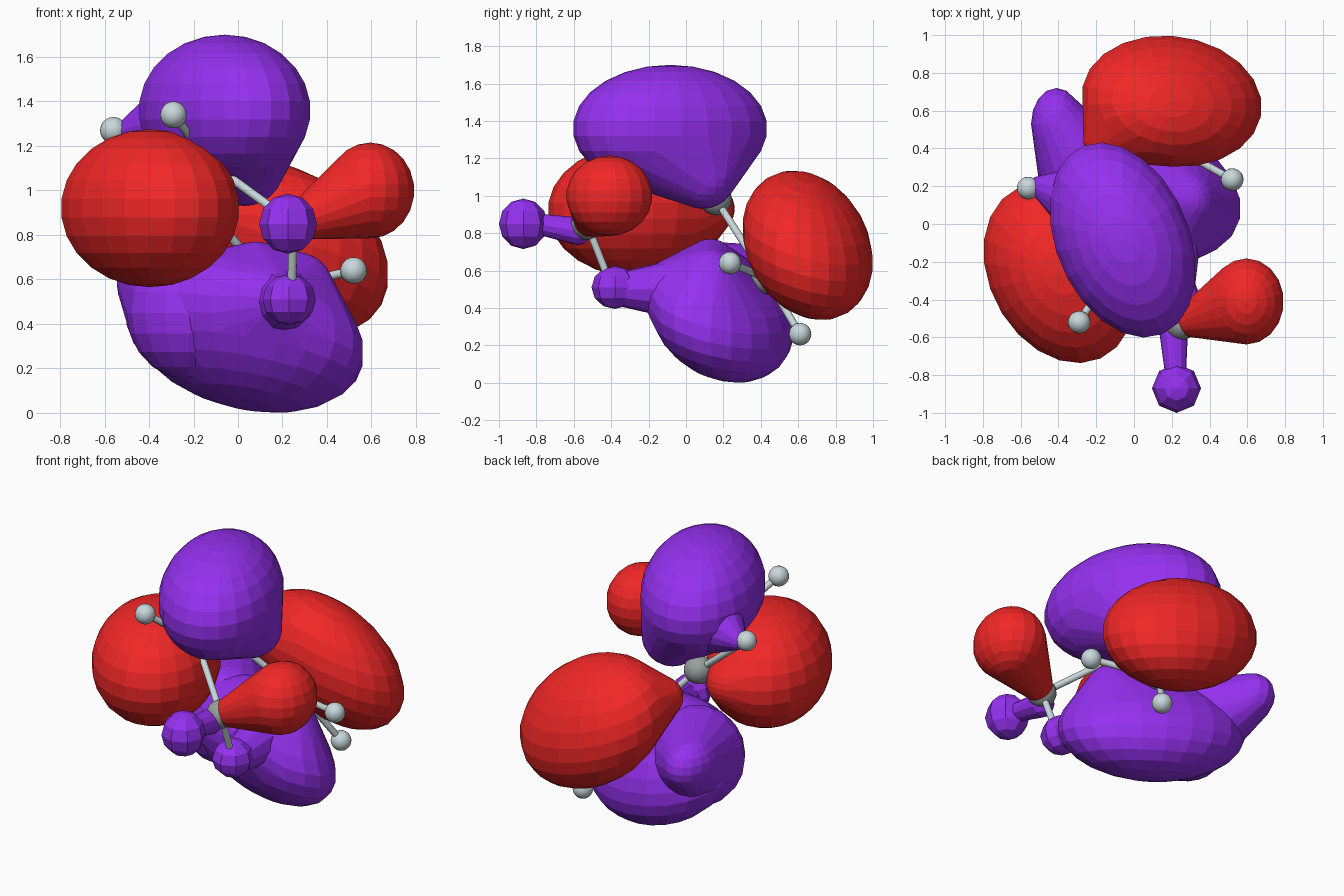
import bpy, bmesh
from math import sqrt
from mathutils import Vector, Matrix

if "Cube" in bpy.data.objects:
    bpy.data.objects.remove(bpy.data.objects["Cube"])


def material(name, rgb):
    m = bpy.data.materials.new(name)
    m.diffuse_color = (*rgb, 1)
    m.use_nodes = True
    m.node_tree.nodes["Principled BSDF"].inputs["Base Color"].default_value = m.diffuse_color
    return m


RED = material("red", (0.88, 0.02, 0.02))
PURPLE = material("purple", (0.3, 0.03, 0.87))
PALE = material("pale", (0.58, 0.68, 0.71))
GREY = material("grey", (0.32, 0.35, 0.35))


def finish(name, bm, mat, smooth=False):
    me = bpy.data.meshes.new(name)
    bm.to_mesh(me)
    bm.free()
    me.materials.append(mat)
    for p in me.polygons:
        p.use_smooth = smooth
    ob = bpy.data.objects.new(name, me)
    bpy.context.collection.objects.link(ob)
    return ob


def stretch(ext, cov):
    """Matrix turning a unit sphere into an ellipsoid with these half extents and tilts."""
    (a, y, z), (xy, xz, yz) = ext, cov
    b, d = xy / a, xz / a
    c = sqrt(y * y - b * b)
    e = (yz - d * b) / c
    f = sqrt(z * z - d * d - e * e)
    return Matrix(((a, 0, 0), (b, c, 0), (d, e, f))).to_4x4()


def lobe(name, mat, *blobs, u=22, v=13):
    """Convex skin around ellipsoids given as (centre, extents or radius, tilts)."""
    bm = bmesh.new()
    for centre, ext, *cov in blobs:
        if not isinstance(ext, tuple):
            ext = (ext,) * 3
        m = Matrix.Translation(centre) @ stretch(ext, cov[0] if cov else (0, 0, 0))
        bmesh.ops.create_uvsphere(bm, u_segments=u, v_segments=v, radius=1, matrix=m)
    if len(blobs) > 1:
        bmesh.ops.delete(bm, geom=bm.faces[:], context='FACES_ONLY')
        r = bmesh.ops.convex_hull(bm, input=bm.verts[:])
        junk = {g for k in ("geom_interior", "geom_unused") for g in r[k]
                if isinstance(g, bmesh.types.BMVert)}
        bmesh.ops.delete(bm, geom=list(junk), context='VERTS')
        bmesh.ops.delete(bm, geom=[w for w in bm.verts if not w.link_faces], context='VERTS')
    bmesh.ops.recalc_face_normals(bm, faces=bm.faces[:])
    return finish(name, bm, mat)


# large lobes
lobe("upper_purple_lobe", PURPLE,
     ((-0.06, -0.085, 1.36), (0.39, 0.52, 0.34), (-0.062, 0, 0)),
     ((0.03, 0.09, 1.11), 0.18))
lobe("upper_purple_tip", PURPLE,
     ((-0.5, 0.2, 1.26), 0.055), ((-0.25, 0.12, 1.3), 0.2), u=12, v=8)
lobe("left_red_lobe", RED,
     ((-0.395, -0.26, 0.92), (0.405, 0.48, 0.355), (-0.048, 0, 0)),
     ((-0.4, 0.12, 0.93), 0.14))
lobe("lower_purple_lobe", PURPLE,
     ((0.03, 0.19, 0.36), (0.54, 0.39, 0.36), (-0.06, -0.05, -0.03)),
     ((0.08, 0.13, 0.64), 0.13), ((0.27, 0.12, 0.56), 0.16), ((0.17, -0.1, 0.5), 0.15))
lobe("back_red_lobe", RED,
     ((0.2, 0.65, 0.735), (0.48, 0.35, 0.4), (-0.015, -0.055, -0.03)),
     ((-0.15, 0.45, 0.9), 0.12))

# small lobes around the end groups
lobe("back_left_purple_lobe", PURPLE,
     ((-0.41, 0.53, 0.58), (0.135, 0.19, 0.15)),
     ((-0.22, 0.2, 0.45), (0.28, 0.28, 0.3)), u=16, v=10)
lobe("right_red_lobe", RED,
     ((0.595, -0.41, 1.0), (0.2, 0.23, 0.215)), ((0.3, -0.51, 0.87), 0.09), u=18, v=11)
lobe("front_purple_knob", PURPLE, ((0.225, -0.87, 0.85), (0.13, 0.13, 0.135)), u=8, v=6)
lobe("front_purple_neck", PURPLE,
     ((0.22, -0.8, 0.85), 0.055), ((0.21, -0.58, 0.81), 0.075), u=8, v=6)
lobe("low_purple_knob", PURPLE, ((0.23, -0.38, 0.51), (0.12, 0.125, 0.115)), u=8, v=6)
lobe("low_purple_neck", PURPLE,
     ((0.23, -0.36, 0.5), 0.09), ((0.2, -0.1, 0.5), 0.15), u=8, v=6)

# ball and stick skeleton: four centres, each with its small end balls
centres = [Vector(c) for c in ((0.25, -0.53, 0.85), (-0.12, -0.25, 1.12),
                               (-0.2, 0.16, 0.98), (0.17, 0.43, 0.56))]
ends = [(0, (0.225, -0.87, 0.85)), (0, (0.24, -0.4, 0.52)), (0, (0.59, -0.41, 1.0)),
        (1, (-0.29, -0.52, 1.34)), (2, (-0.56, 0.19, 1.27)),
        (3, (0.52, 0.235, 0.64)), (3, (0.3, 0.61, 0.26)), (3, (-0.24, 0.44, 0.53))]


def ball(name, p, r, mat):
    bm = bmesh.new()
    bmesh.ops.create_uvsphere(bm, u_segments=20, v_segments=12, radius=r,
                              matrix=Matrix.Translation(p))
    finish(name, bm, mat, True)


def stick(a, b, mat):
    d = b - a
    bm = bmesh.new()
    m = Matrix.Translation((a + b) / 2) @ d.to_track_quat('Z', 'Y').to_matrix().to_4x4()
    bmesh.ops.create_cone(bm, cap_ends=True, segments=12, radius1=0.02, radius2=0.02,
                          depth=d.length, matrix=m)
    ob = finish("bond", bm, mat)
    for p in ob.data.polygons:
        p.use_smooth = len(p.vertices) == 4


for c in centres:
    ball("centre_ball", c, 0.085, GREY)
for i, p in ends:
    ball("end_ball", p, 0.06, PALE)
    stick(centres[i], Vector(p), PALE)
for a, b in zip(centres, centres[1:]):
    stick(a, b, PALE)
